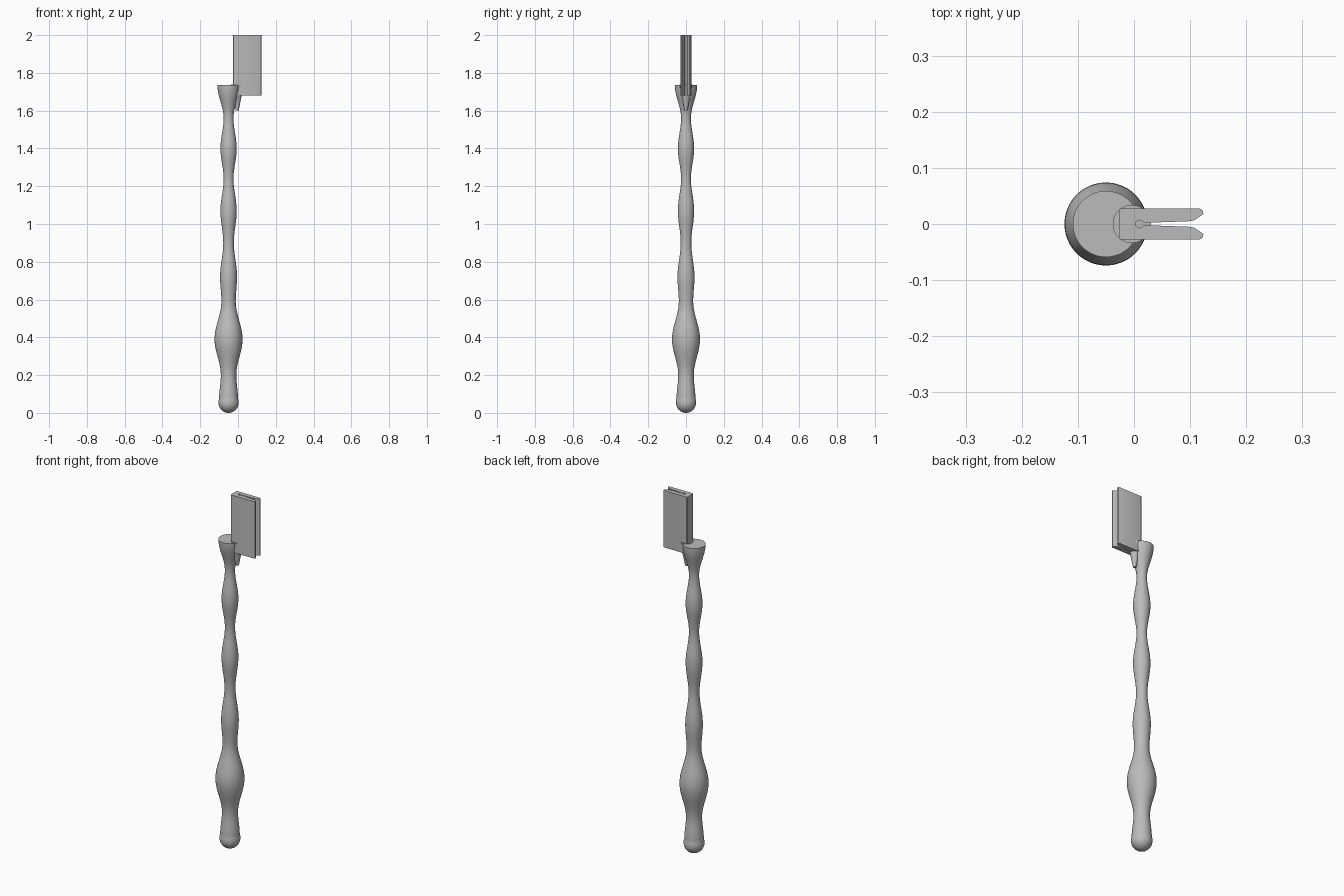
import bpy, bmesh, math
from mathutils import Matrix

cube = bpy.data.objects.get("Cube")
if cube:
    bpy.data.objects.remove(cube, do_unlink=True)

GREY = (0.5, 0.5, 0.5, 1)
grey = bpy.data.materials.new("plain grey")
grey.use_nodes = True
grey.diffuse_color = GREY
grey.node_tree.nodes["Principled BSDF"].inputs["Base Color"].default_value = GREY


def finish(name, bm, smooth=None):
    bmesh.ops.recalc_face_normals(bm, faces=bm.faces)
    mesh = bpy.data.meshes.new(name)
    bm.to_mesh(mesh)
    bm.free()
    mesh.materials.append(grey)
    obj = bpy.data.objects.new(name, mesh)
    bpy.context.collection.objects.link(obj)
    if smooth:
        bpy.ops.object.select_all(action='DESELECT')
        bpy.context.view_layer.objects.active = obj
        obj.select_set(True)
        bpy.ops.object.shade_smooth_by_angle(angle=math.radians(smooth))
    return obj


def lathe(name, profile, x, sides=48):
    """Revolve (radius, height) points about a vertical axis at x."""
    bm = bmesh.new()
    verts = [bm.verts.new((x + r, 0, z)) for r, z in profile]
    edges = [bm.edges.new(pair) for pair in zip(verts, verts[1:])]
    bmesh.ops.spin(bm, geom=verts + edges, cent=(x, 0, 0), axis=(0, 0, 1),
                   angle=math.tau, steps=sides, use_duplicate=False)
    bmesh.ops.remove_doubles(bm, verts=bm.verts, dist=0.0001)
    return finish(name, bm, 35)


# Turned handle: waists and swellings joined by smooth waves
waves = [(0.05, 0.075), (0.041, 0.2), (0.074, 0.39), (0.038, 0.59), (0.045, 0.72),
         (0.028, 0.9), (0.043, 1.07), (0.026, 1.24), (0.043, 1.4), (0.026, 1.56),
         (0.059, 1.735)]
profile = [(0.053 * math.sin(a), 0.053 - 0.053 * math.cos(a))
           for a in (math.pi / 2 * i / 10 for i in range(11))]
profile.append((0.053, 0.065))
for (r0, z0), (r1, z1) in zip(waves, waves[1:]):
    for i in range(10):
        t = i / 10
        profile.append((r0 + (r1 - r0) * (1 - math.cos(math.pi * t)) / 2, z0 + (z1 - z0) * t))
profile += [waves[-1], (0, 1.735)]
lathe("handle", profile, -0.05)

# Tapered socket bedding the clip into the handle top
lathe("clip_socket", [(0, 1.6), (0.008, 1.6), (0.034, 1.738), (0, 1.738)], -0.004, 32)

# Split clip: keyhole slot with jaws that open at the tip
half = [(-0.027, 0.024), (-0.023, 0.028), (0.116, 0.028), (0.122, 0.025), (0.124, 0.018),
        (0.108, 0.007), (0.1, 0.005), (0.017, 0.002)]
hole = [(0.01 + 0.007 * math.cos(a), 0.007 * math.sin(a))
        for a in (math.radians(20 + 32 * i) for i in range(6))]
upper = half + hole
outline = upper + [(x, -y) for x, y in reversed(upper)]
bm = bmesh.new()
base = bm.faces.new([bm.verts.new((x, y, 1.68)) for x, y in outline])
top = bmesh.ops.extrude_face_region(bm, geom=[base], use_keep_orig=True)
bmesh.ops.translate(bm, vec=(0, 0, 0.32),
                    verts=[g for g in top["geom"] if isinstance(g, bmesh.types.BMVert)])
finish("split_clip", bm, 30)
